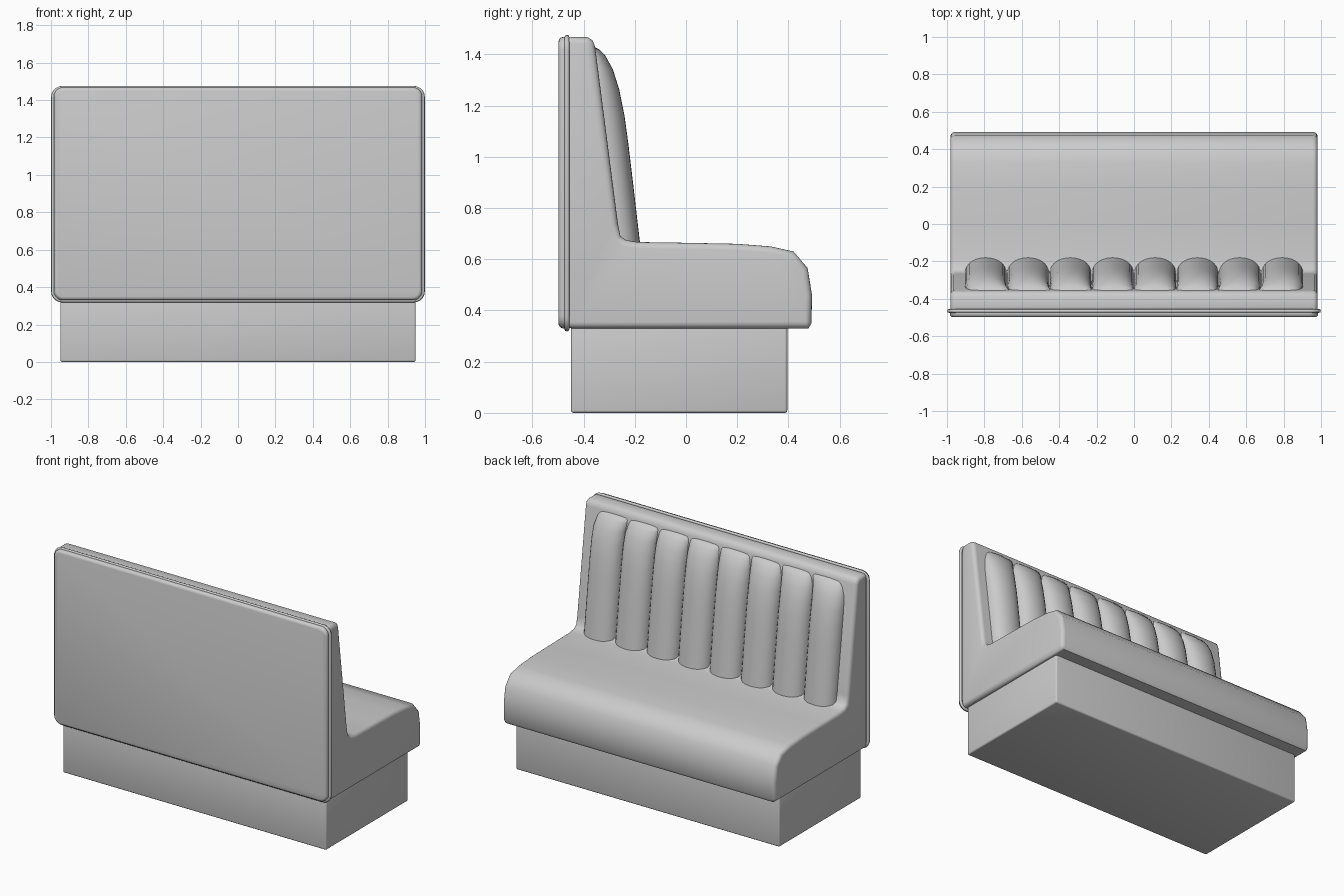
import bpy, bmesh, math

if "Cube" in bpy.data.objects:
    bpy.data.objects.remove(bpy.data.objects["Cube"])

def finish(ob, bevel=0, segs=3, angle=50, shade=40):
    bpy.ops.object.select_all(action='DESELECT')
    ob.select_set(True)
    bpy.context.view_layer.objects.active = ob
    if bevel:
        m = ob.modifiers.new("soft_edges", 'BEVEL')
        m.width, m.segments = bevel, segs
        m.limit_method = 'ANGLE'
        m.angle_limit = math.radians(angle)
        m.use_clamp_overlap = False
        bpy.ops.object.modifier_apply(modifier=m.name)
    bpy.ops.object.shade_smooth_by_angle(angle=math.radians(shade))

def new_object(name, verts, faces):
    me = bpy.data.meshes.new(name)
    me.from_pydata(verts, [], faces)
    bm = bmesh.new()
    bm.from_mesh(me)
    bmesh.ops.recalc_face_normals(bm, faces=bm.faces)
    bm.to_mesh(me)
    bm.free()
    ob = bpy.data.objects.new(name, me)
    bpy.context.collection.objects.link(ob)
    return ob

def prism(name, ring_a, ring_b):
    n = len(ring_a)
    faces = [tuple(range(n)), tuple(range(n, 2 * n))]
    faces += [(i, (i + 1) % n, n + (i + 1) % n, n + i) for i in range(n)]
    return new_object(name, ring_a + ring_b, faces)

def rounded_rect(hx, z0, z1, r, y, n=5):
    pts = []
    for cx, cz, a0 in ((hx - r, z1 - r, 0), (r - hx, z1 - r, 90),
                       (r - hx, z0 + r, 180), (hx - r, z0 + r, 270)):
        for i in range(n + 1):
            a = math.radians(a0 + 90 * i / n)
            pts.append((cx + r * math.cos(a), y, cz + r * math.sin(a)))
    return pts

# Plinth
bpy.ops.mesh.primitive_cube_add(size=1, location=(0, -0.027, 0.17))
plinth = bpy.context.object
plinth.name = "plinth"
plinth.scale = (1.9, 0.845, 0.34)
bpy.ops.object.transform_apply(location=False, rotation=False, scale=True)
finish(plinth, 0.01)

# Seat and backrest body: side profile (y, z) extruded across
side = [(-0.47, 0.33), (0.478, 0.33), (0.49, 0.35), (0.492, 0.46), (0.475, 0.565),
        (0.42, 0.63), (0.33, 0.65), (0.2, 0.66), (0, 0.664), (-0.19, 0.667),
        (-0.235, 0.675), (-0.256, 0.69), (-0.266, 0.74), (-0.355, 1.43),
        (-0.365, 1.455), (-0.385, 1.467), (-0.47, 1.467)]
body = prism("seat_body", [(-0.982, y, z) for y, z in side], [(0.982, y, z) for y, z in side])
finish(body, 0.025, 4, 65, 50)

# Rear panel
panel = prism("rear_panel", rounded_rect(0.985, 0.33, 1.468, 0.05, -0.498),
              rounded_rect(0.985, 0.33, 1.468, 0.05, -0.455))
finish(panel, 0.018, 3, 60)

# Piping around the rear panel
cu = bpy.data.curves.new("piping", 'CURVE')
cu.dimensions = '3D'
cu.bevel_depth = 0.01
cu.bevel_resolution = 2
path = rounded_rect(0.989, 0.328, 1.466, 0.05, -0.465)
sp = cu.splines.new('POLY')
sp.points.add(len(path) - 1)
for p, c in zip(sp.points, path):
    p.co = (*c, 1)
sp.use_cyclic_u = True
piping = bpy.data.objects.new("piping", cu)
bpy.context.collection.objects.link(piping)

# Padded vertical channels: (front y, z) profile, swelling out of the backrest
front = [(-0.178, 0.65), (-0.192, 0.77), (-0.207, 0.9), (-0.225, 1.05), (-0.24, 1.16),
         (-0.26, 1.26), (-0.285, 1.34), (-0.315, 1.395), (-0.34, 1.42), (-0.375, 1.436)]
COUNT, PITCH, STEPS = 8, 0.2265, 14
for k in range(COUNT):
    cx = (k - (COUNT - 1) / 2) * PITCH
    verts, faces = [], []
    for fy, z in front:
        base = -0.28 - 0.1 * (z - 0.65) / 0.786
        pinch = 1 - 0.045 * max(0, (z - 1.25) / 0.186) ** 3
        for i in range(STEPS + 1):
            a = math.pi * i / STEPS
            x = cx - PITCH * 0.5 * math.cos(a)
            y = base + (fy - base) * math.sin(a) ** 0.75
            verts.append((x * pinch, y, z))
    w = STEPS + 1
    for r in range(len(front) - 1):
        for i in range(STEPS):
            faces.append((r * w + i, r * w + i + 1, (r + 1) * w + i + 1, (r + 1) * w + i))
        faces.append((r * w, (r + 1) * w, (r + 1) * w + STEPS, r * w + STEPS))
    last = (len(front) - 1) * w
    faces += [tuple(range(w)), tuple(range(last, last + w))]
    finish(new_object(f"back_channel_{k + 1}", verts, faces), shade=50)
